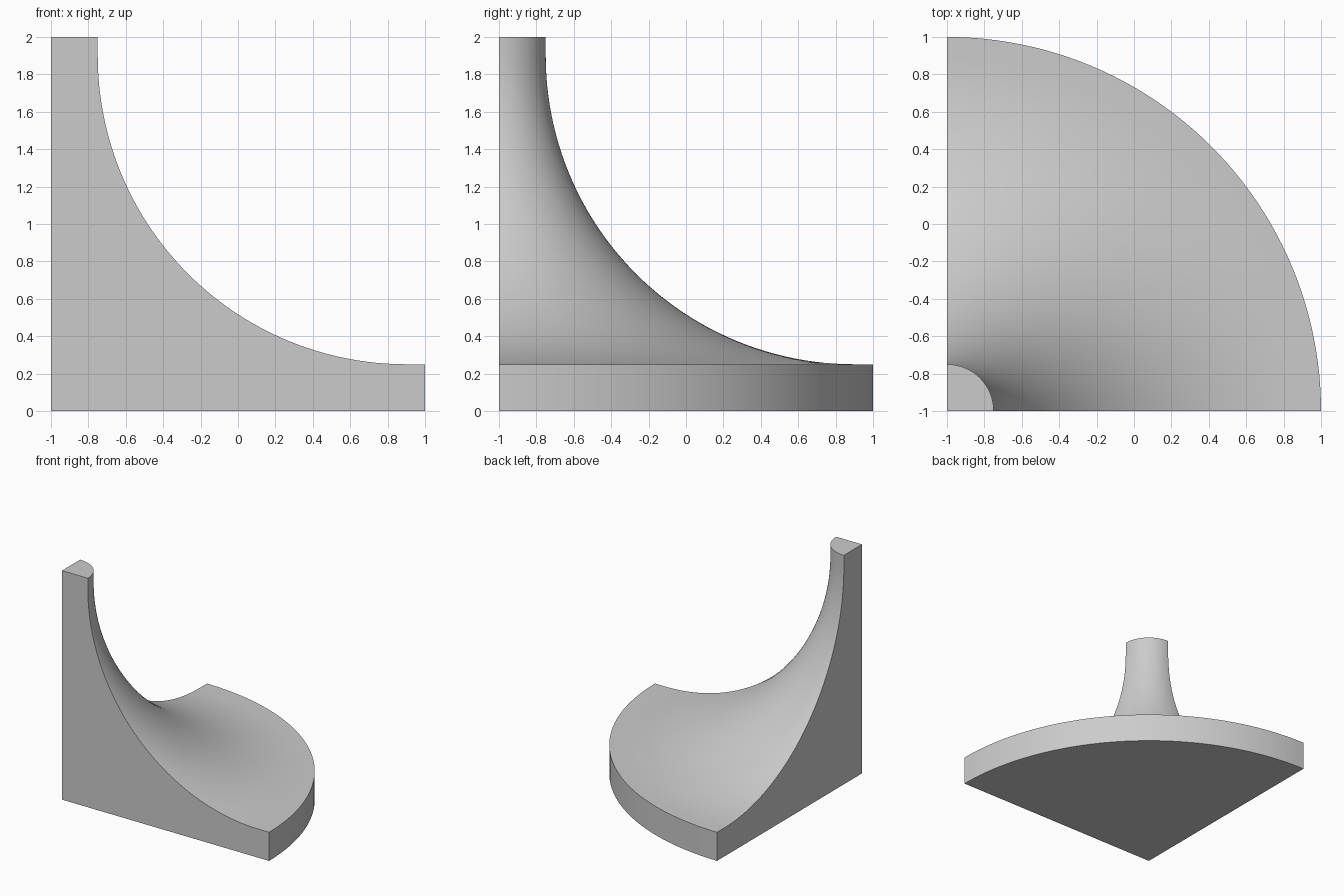
import bpy, bmesh
from math import sin, cos, pi, radians
from mathutils import Matrix, Vector

if "Cube" in bpy.data.objects:
    bpy.data.objects.remove(bpy.data.objects["Cube"])

AXIS = Vector((-1, -1, 0))   # vertical corner the shape turns around
C, R = 1.9, 1.65             # centre and radius of the concave sweep
ARC_STEPS, TURN_STEPS = 48, 48

# Profile as (radius, height): base, rim, concave arc, neck top
profile = [(0, 0), (2, 0), (2, 0.25)]
for i in range(ARC_STEPS + 1):
    a = pi / 2 * i / ARC_STEPS
    profile.append((C - R * sin(a), C - R * cos(a)))
profile += [(0.25, 2), (0, 2)]

bm = bmesh.new()


def profile_verts(angle):
    turn = Matrix.Rotation(angle, 3, 'Z')
    return [bm.verts.new(AXIS + turn @ Vector((r, 0, z))) for r, z in profile]


# Flat cut walls at both ends of the quarter turn
for angle in (0, pi / 2):
    bm.faces.new(profile_verts(angle))

# Quarter turn of the profile
verts = profile_verts(0)
edges = [bm.edges.new(pair) for pair in zip(verts, verts[1:])]
bmesh.ops.spin(bm, geom=verts + edges, cent=AXIS, axis=(0, 0, 1),
               angle=pi / 2, steps=TURN_STEPS)
bmesh.ops.remove_doubles(bm, verts=bm.verts, dist=0.0001)
bmesh.ops.recalc_face_normals(bm, faces=bm.faces)

mesh = bpy.data.meshes.new("concave_quarter_corner")
bm.to_mesh(mesh)
bm.free()
corner = bpy.data.objects.new("concave_quarter_corner", mesh)
bpy.context.collection.objects.link(corner)

# Smooth curved surfaces, crisp edges
bpy.context.view_layer.objects.active = corner
corner.select_set(True)
bpy.ops.object.shade_smooth_by_angle(angle=radians(30))
